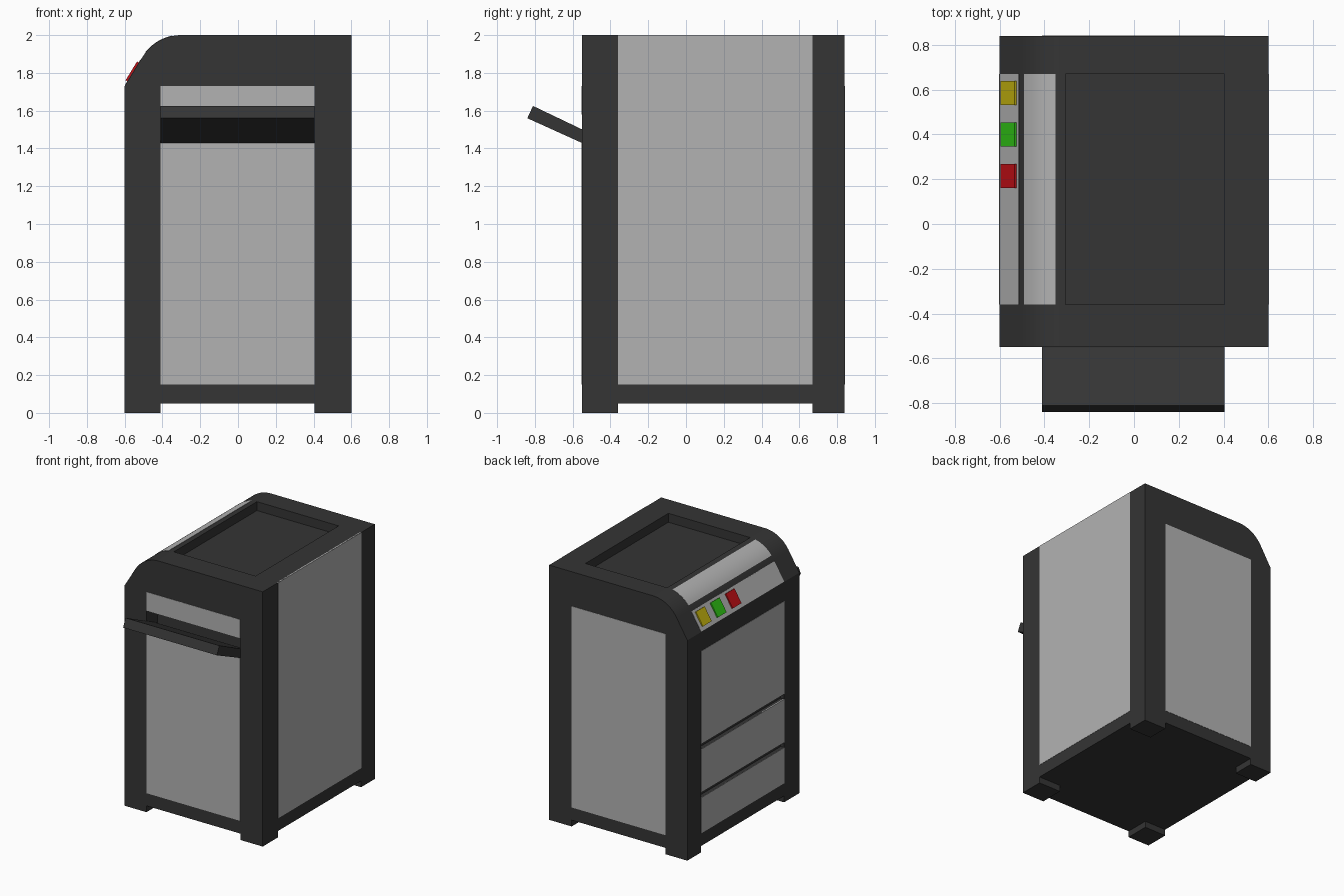
import bpy, bmesh
from math import sin, cos, radians

if "Cube" in bpy.data.objects:
    bpy.data.objects.remove(bpy.data.objects["Cube"])


def material(name, rgb):
    m = bpy.data.materials.new(name)
    m.diffuse_color = (*rgb, 1)
    m.use_nodes = True
    m.node_tree.nodes["Principled BSDF"].inputs["Base Color"].default_value = m.diffuse_color
    return m


DARK = material("dark_plastic", (0.035, 0.035, 0.035))
LIGHT = material("light_panel", (0.45, 0.45, 0.45))
YELLOW = material("yellow", (0.55, 0.45, 0.005))
GREEN = material("green", (0.03, 0.55, 0.008))
RED = material("red", (0.55, 0.005, 0.008))


def prism(name, pts, lo, hi, mat, axis="y"):
    """Extrude a closed profile: (x, z) along y, or (y, z) along x."""
    bm = bmesh.new()

    def ring(t):
        return [bm.verts.new((a, t, b) if axis == "y" else (t, a, b)) for a, b in pts]

    r0, r1 = ring(lo), ring(hi)
    bm.faces.new(r0)
    bm.faces.new(r1)
    for i in range(len(pts)):
        j = (i + 1) % len(pts)
        bm.faces.new((r0[i], r0[j], r1[j], r1[i]))
    bmesh.ops.recalc_face_normals(bm, faces=bm.faces[:])
    me = bpy.data.meshes.new(name)
    bm.to_mesh(me)
    bm.free()
    ob = bpy.data.objects.new(name, me)
    bpy.context.collection.objects.link(ob)
    me.materials.append(mat)
    return ob


def box(name, x, y, z, mat):
    return prism(name, [(x[0], z[0]), (x[1], z[0]), (x[1], z[1]), (x[0], z[1])], *y, mat)


def select(ob):
    bpy.ops.object.select_all(action="DESELECT")
    ob.select_set(True)
    bpy.context.view_layer.objects.active = ob


def smooth(ob):
    select(ob)
    bpy.ops.object.shade_smooth_by_angle(angle=radians(25))


def cut(ob, x, y, z):
    cutter = box("cutter", x, y, z, DARK)
    mod = ob.modifiers.new("cut", "BOOLEAN")
    mod.operation, mod.solver, mod.object = "DIFFERENCE", "EXACT", cutter
    select(ob)
    bpy.ops.object.modifier_apply(modifier=mod.name)
    bpy.data.objects.remove(cutter)


# Shared dimensions: frame bars leave a window on each side
X0, X1, Y0, Y1 = -0.6, 0.6, -0.55, 0.84
WX, WY = (-0.41, 0.405), (-0.36, 0.67)
E = 0.002                      # panels sit just proud of the frame
TILT, R, CX = radians(58.5), 0.2405, -0.30


def arc(a, r=R):
    return CX - r * sin(a), 2 - R + r * cos(a)


def slope(t, h=0.0):
    """Point on the straight bevel below the arc, t from 0 (low) to 1 (high)."""
    tx, tz = arc(TILT)
    return X0 + (tx - X0) * t - h * sin(TILT), 1.73 + (tz - 1.73) * t + h * cos(TILT)


# Main housing with rounded upper left edge
N = 14
profile = [(X0, 0.05), (X1, 0.05), (X1, 2)]
profile += [arc(TILT * i / N) for i in range(N + 1)] + [(X0, 1.73)]
body = prism("housing", profile, Y0, Y1, DARK)
cut(body, (-0.305, 0.405), WY, (1.93, 2.1))              # lid recess
cut(body, WX, (-0.7, -0.415), (1.43, 1.58))              # feed slot
GAPS = [(0.43, 0.47), (0.81, 0.85)]
for gap in GAPS:
    cut(body, (-0.7, X0 + 0.03), WY, gap)                # drawer grooves
smooth(body)

# Corner feet
for sx, x in (("left", (X0, -0.41)), ("right", (0.405, X1))):
    for sy, y in (("front", (Y0, -0.36)), ("back", (0.67, Y1))):
        box(f"{sy}_{sx}_foot", x, y, (0, 0.06), DARK)

# Flush side panels
box("front_lower_panel", WX, (Y0 - E, Y0 + 0.01), (0.15, 1.43), LIGHT)
box("front_upper_panel", WX, (Y0 - E, Y0 + 0.01), (1.58, 1.73), LIGHT)
box("back_panel", WX, (Y1 - 0.01, Y1 + E), (0.15, 1.73), LIGHT)
box("right_panel", (X1 - 0.01, X1 + E), WY, (0.15, 2.0), LIGHT)
for name, z in (("lower_drawer", (0.15, 0.43)), ("upper_drawer", (0.47, 0.81)),
                ("left_door", (0.85, 1.58))):
    box(name, (X0 - E, X0 + 0.01), WY, z, LIGHT)

# Control strip on the bevel and curved cover above it
prism("control_strip", [slope(0.01, E), slope(0.9, E), slope(0.9, -0.01), slope(0.05, -0.01)],
      *WY, LIGHT)
angles = [radians(12 + (52 - 12) * i / 10) for i in range(11)]
cover = prism("curved_cover", [arc(a, R + E) for a in angles]
              + [arc(a, R - 0.01) for a in reversed(angles)], *WY, LIGHT)
smooth(cover)

# Push buttons
for name, y, mat in (("yellow_button", 0.585, YELLOW), ("green_button", 0.4, GREEN),
                     ("red_button", 0.215, RED)):
    prism(name, [slope(0.16, 0.012), slope(0.8, 0.012), slope(0.8, -0.005), slope(0.16, -0.005)],
          y - 0.054, y + 0.054, mat)

# Tilted paper tray
prism("paper_tray", [(-0.84, 1.56), (-0.81, 1.625), (-0.45, 1.453), (-0.48, 1.397)],
      *WX, DARK, axis="x")
